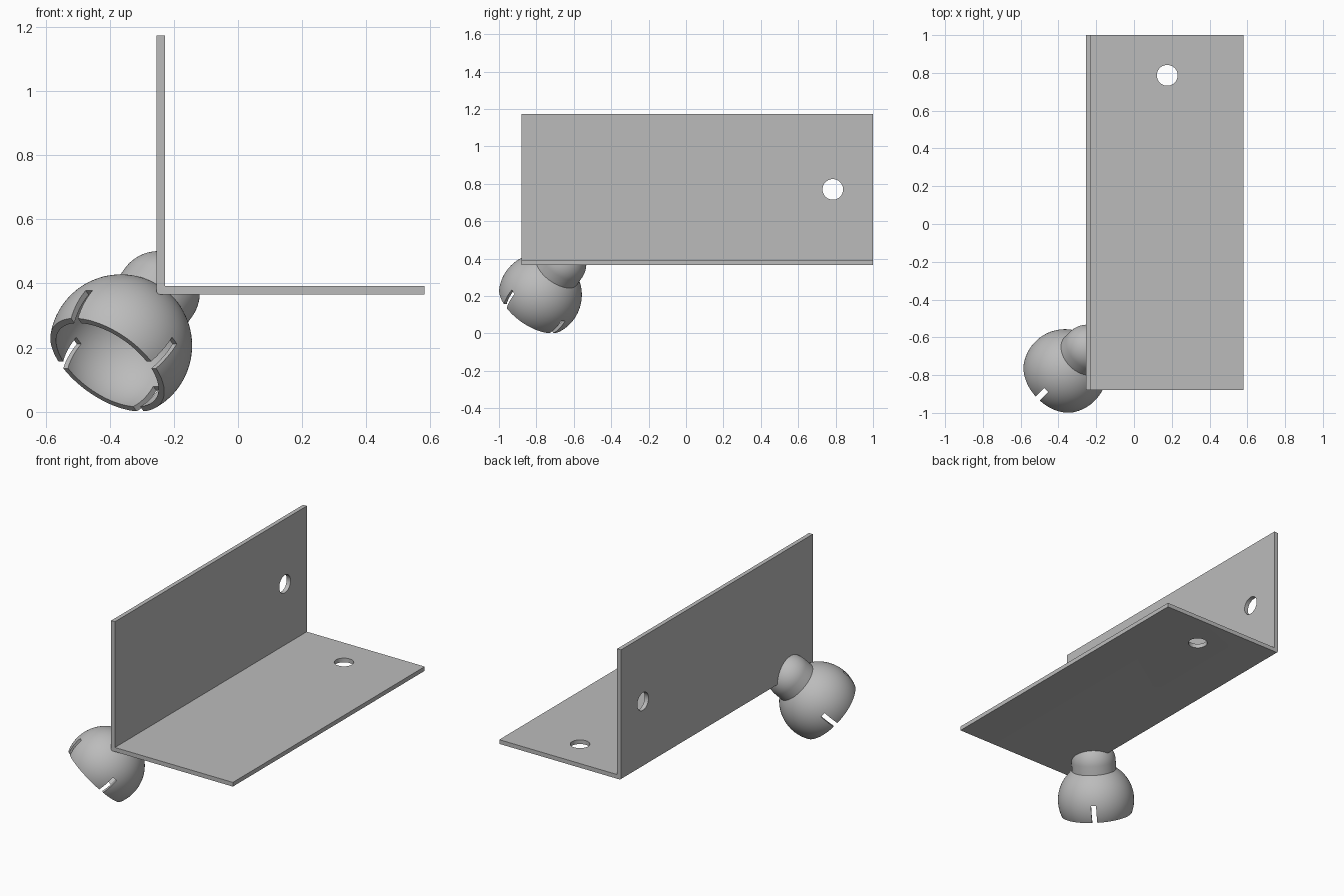
import bpy, bmesh, math
from mathutils import Matrix, Vector

if "Cube" in bpy.data.objects:
    bpy.data.objects.remove(bpy.data.objects["Cube"])

metal = bpy.data.materials.new("light grey metal")
metal.diffuse_color = (0.5, 0.5, 0.5, 1)
metal.use_nodes = True
metal.node_tree.nodes["Principled BSDF"].inputs["Base Color"].default_value = metal.diffuse_color

# Tilted frame of the ball socket: local z points up into the bracket corner
d = Vector((0.5, 0.5, math.sqrt(0.5)))
u = Vector((1, -1, 0)).normalized()
v = d.cross(u)
FRAME = Matrix.Translation((-0.365, -0.779, 0.206)) @ Matrix((u, v, d)).transposed().to_4x4()


def make(name, bm):
    bmesh.ops.remove_doubles(bm, verts=bm.verts, dist=1e-5)
    bmesh.ops.recalc_face_normals(bm, faces=bm.faces)
    me = bpy.data.meshes.new(name)
    bm.to_mesh(me)
    bm.free()
    me.materials.append(metal)
    ob = bpy.data.objects.new(name, me)
    bpy.context.collection.objects.link(ob)
    return ob


def lathe(name, profile, steps=96):
    bm = bmesh.new()
    vs = [bm.verts.new((r, 0, z)) for r, z in profile]
    edges = [bm.edges.new(p) for p in zip(vs, vs[1:])]
    bmesh.ops.spin(bm, geom=vs + edges, cent=(0, 0, 0), axis=(0, 0, 1),
                   angle=2 * math.pi, steps=steps)
    bmesh.ops.transform(bm, matrix=FRAME, verts=bm.verts)
    return make(name, bm)


def box(lo, hi, matrix=Matrix()):
    bm = bmesh.new()
    bmesh.ops.create_cube(bm, size=1)
    for p in bm.verts:
        p.co = Vector([(a + b) / 2 + c * (b - a) for a, b, c in zip(lo, hi, p.co)])
    bmesh.ops.transform(bm, matrix=matrix, verts=bm.verts)
    return make("cutter", bm)


def drill(center, rotation):
    bm = bmesh.new()
    bmesh.ops.create_cone(bm, cap_ends=True, segments=64, radius1=0.055, radius2=0.055,
                          depth=0.2, matrix=Matrix.Translation(center) @ rotation)
    return make("cutter", bm)


def cut(ob, cutter):
    mod = ob.modifiers.new("cut", 'BOOLEAN')
    mod.operation, mod.solver, mod.object = 'DIFFERENCE', 'EXACT', cutter
    bpy.context.view_layer.objects.active = ob
    bpy.ops.object.modifier_apply(modifier=mod.name)
    bpy.data.objects.remove(cutter)


def smooth(ob):
    bpy.ops.object.select_all(action='DESELECT')
    ob.select_set(True)
    bpy.context.view_layer.objects.active = ob
    bpy.ops.object.shade_smooth_by_angle(angle=math.radians(30))


# Angle bracket: L profile with a small outer fillet, extruded along y
X0, X1, Z0, Z1, T, F = -0.254, 0.581, 0.366, 1.172, 0.026, 0.01
prof = [(X1, Z0), (X1, Z0 + T), (X0 + T, Z0 + T), (X0 + T, Z1), (X0, Z1)]
for i in range(5):
    a = math.pi + i * math.pi / 8
    prof.append((X0 + F + F * math.cos(a), Z0 + F + F * math.sin(a)))
bm = bmesh.new()
face = bm.faces.new([bm.verts.new((x, -0.88, z)) for x, z in prof])
ext = bmesh.ops.extrude_face_region(bm, geom=[face])["geom"]
bmesh.ops.translate(bm, vec=(0, 1.88, 0),
                    verts=[g for g in ext if isinstance(g, bmesh.types.BMVert)])
bracket = make("angle_bracket", bm)

# One screw hole in each flange
cut(bracket, drill((X0, 0.785, 0.77), Matrix.Rotation(math.pi / 2, 4, 'Y')))
cut(bracket, drill((0.176, 0.787, Z0), Matrix()))
smooth(bracket)

# Hollow ball socket, open at the lower end
R, RI, H = 0.222, 0.203, -0.085


def arc(rad):
    a0 = math.asin(H / rad)
    pts = [(rad * math.cos(a), rad * math.sin(a))
           for a in (a0 + (math.pi / 2 - a0) * i / 40 for i in range(40))]
    return pts + [(0, rad)]


outer, inner = arc(R), arc(RI)
socket = lathe("ball_socket", outer[::-1] + inner)

# Four slots in the socket rim, cut by two crossing bars
cut(socket, box((-0.4, -0.015, -0.3), (0.4, 0.015, 0.022), FRAME))
cut(socket, box((-0.015, -0.4, -0.3), (0.015, 0.4, 0.022), FRAME))
smooth(socket)

# Neck: short collar with a domed end, notched to seat on the bracket corner
NR, NZ = 0.129, 0.234
neck_profile = [(0, 0.21), (0.05, 0.21), (NR, 0.177)]
neck_profile += [(NR * math.cos(i * math.pi / 48), NZ + NR * math.sin(i * math.pi / 48))
                 for i in range(24)] + [(0, NZ + NR)]
neck = lathe("neck", neck_profile)
cut(neck, box((X0 + 0.01, -2, Z0 + 0.01), (1, 2, 2)))
smooth(neck)
